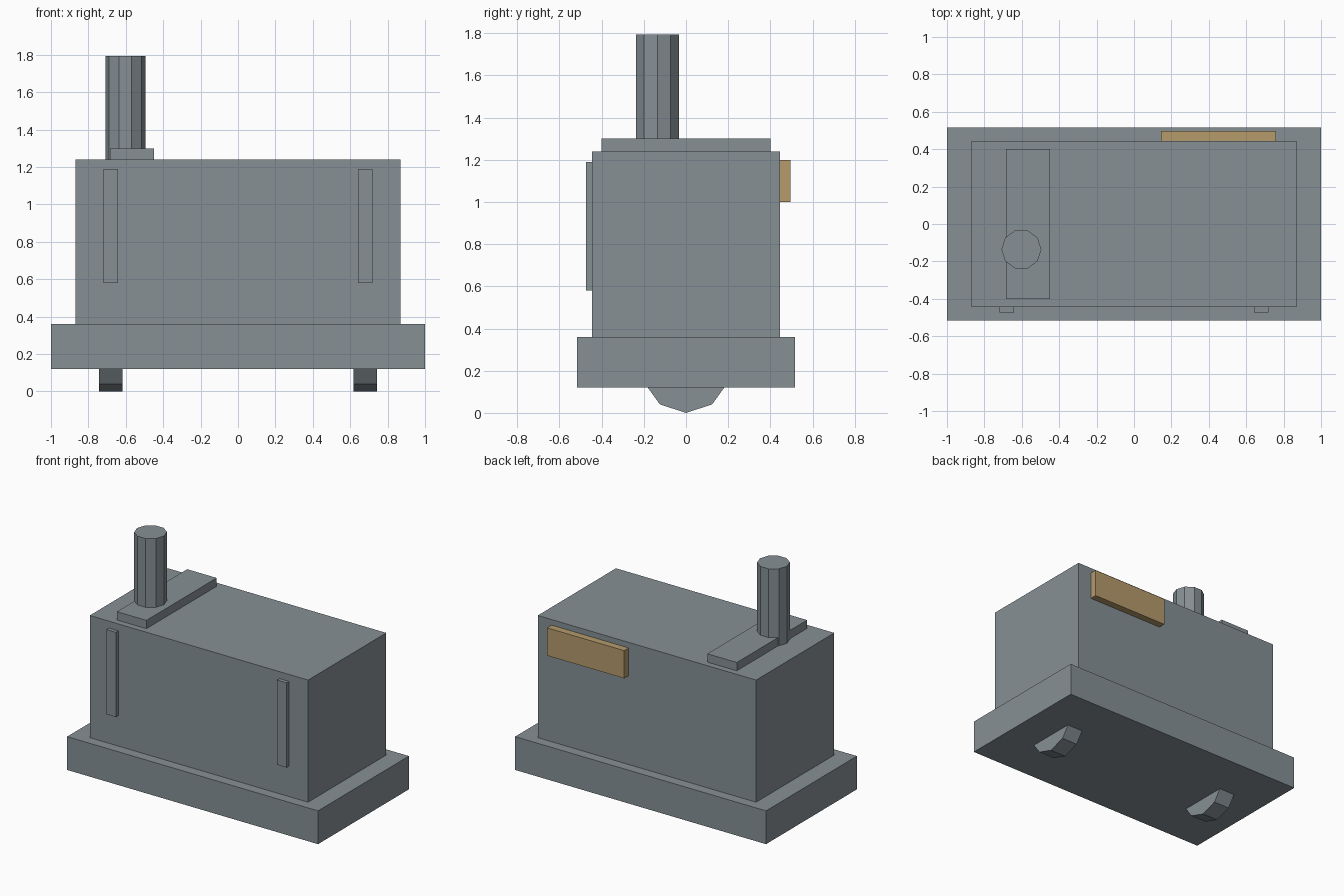
import bpy, math

if "Cube" in bpy.data.objects:
    bpy.data.objects.remove(bpy.data.objects["Cube"])


def material(name, colour):
    m = bpy.data.materials.new(name)
    m.diffuse_color = (*colour, 1)
    m.use_nodes = True
    m.node_tree.nodes["Principled BSDF"].inputs["Base Color"].default_value = m.diffuse_color
    return m


steel = material("blue_grey_steel", (0.24, 0.28, 0.30))
brass = material("tan_brass", (0.46, 0.325, 0.15))


def finish(name, mat):
    ob = bpy.context.object
    ob.name = name
    ob.data.materials.append(mat)
    return ob


def box(name, x, y, z, mat=steel):
    """Box from (min, max) ranges on each axis."""
    bpy.ops.mesh.primitive_cube_add(size=1, location=[sum(r) / 2 for r in (x, y, z)])
    ob = finish(name, mat)
    ob.scale = [r[1] - r[0] for r in (x, y, z)]
    bpy.ops.object.transform_apply(location=False, rotation=False, scale=True)
    return ob


def drum(name, radius, depth, location, rotation):
    """Ten-sided cylinder."""
    bpy.ops.mesh.primitive_cylinder_add(vertices=10, radius=radius, depth=depth,
                                        location=location, rotation=rotation)
    return finish(name, steel)


# Hull: wide base and main body
box("base", (-1, 1), (-0.517, 0.517), (0.12, 0.36))
box("body", (-0.87, 0.87), (-0.445, 0.445), (0.36, 1.24))

# Roof plate and chimney
box("roof_plate", (-0.685, -0.45), (-0.4, 0.4), (1.24, 1.30))
drum("chimney", 0.107, 0.555, (-0.602, -0.136, 1.5175), (0, 0, math.pi / 2))

# Rear panel
box("rear_panel", (0.145, 0.76), (0.445, 0.496), (1.0, 1.2), brass)

# Front strips and wheels sunk into the base, mirrored left and right
for side, s in (("left", -1), ("right", 1)):
    cx = s * 0.68
    box(side + "_front_strip", (cx - 0.038, cx + 0.038), (-0.473, -0.445), (0.58, 1.19))
    drum(side + "_wheel", 0.21, 0.127, (cx, 0, 0.21), (math.pi / 2, 0, math.pi / 2))
